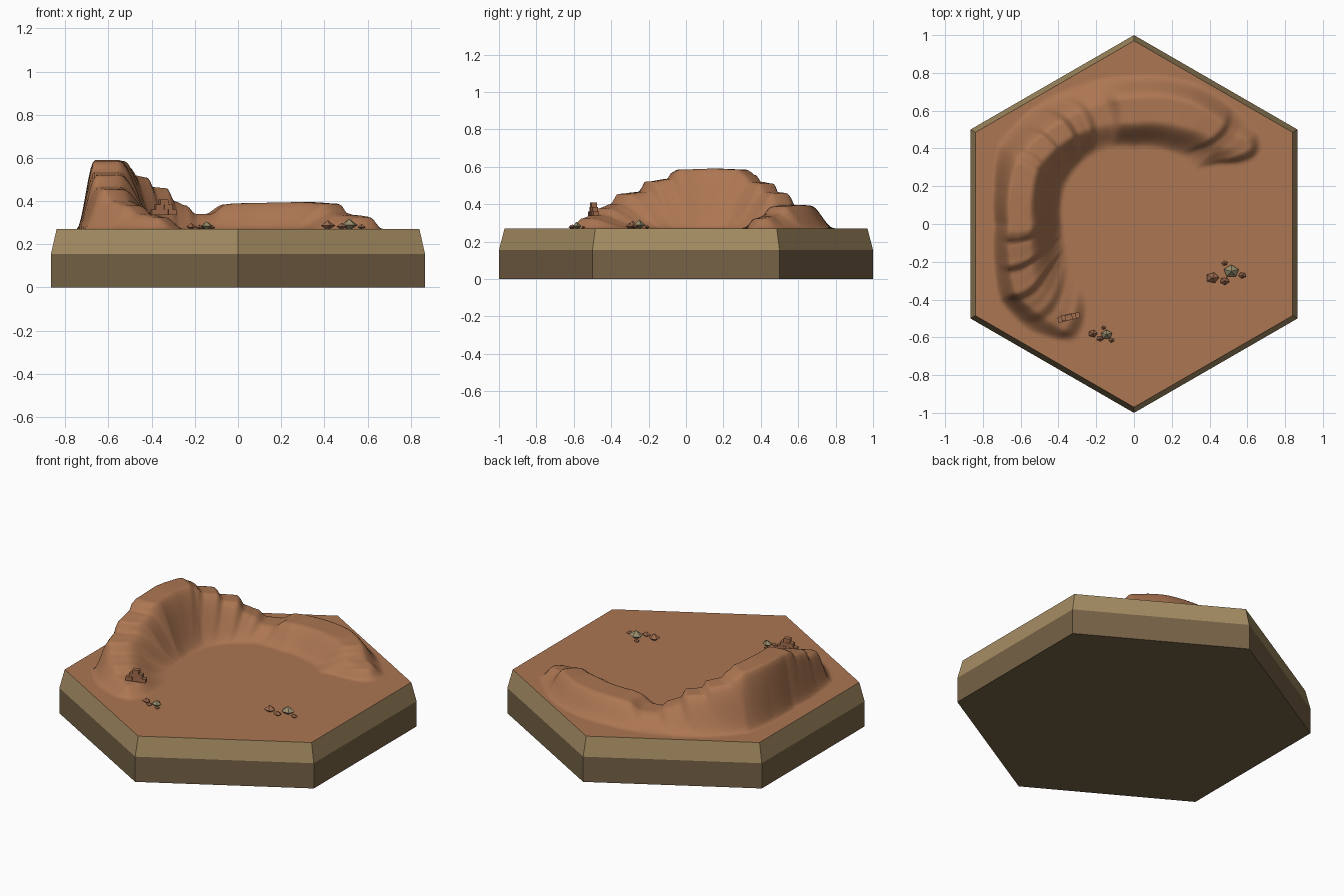
import bpy, bmesh, math
from mathutils import Matrix

if "Cube" in bpy.data.objects:
    bpy.data.objects.remove(bpy.data.objects["Cube"])

TOP = 0.27       # ground level
R_TOP = 0.97     # corner radius of the ground hexagon


def material(name, srgb):
    m = bpy.data.materials.new(name)
    m.diffuse_color = [((c / 255 + 0.055) / 1.055) ** 2.4 for c in srgb] + [1]
    m.use_nodes = True
    m.node_tree.nodes["Principled BSDF"].inputs["Base Color"].default_value = m.diffuse_color
    return m


CLAY = material("clay ground", (172, 118, 82))
TAN = material("tan rim", (165, 141, 99))
BROWN = material("dark earth base", (118, 98, 70))
BRICK = material("brick", (160, 108, 76))
RED_ROCK = material("red rock", (158, 108, 78))
GREY_ROCK = material("grey rock", (150, 140, 108))


def make_object(name, bm, *mats):
    me = bpy.data.meshes.new(name)
    bm.to_mesh(me)
    bm.free()
    ob = bpy.data.objects.new(name, me)
    bpy.context.collection.objects.link(ob)
    for m in mats:
        me.materials.append(m)
    return ob


def smooth(t):
    t = min(max(t, 0), 1)
    return t * t * (3 - 2 * t)


def lookup(table, a, ease=False):
    """Interpolate the columns of a table keyed by angle."""
    if a <= table[0][0]:
        return table[0][1:]
    for p, q in zip(table, table[1:]):
        if a <= q[0]:
            t = (a - p[0]) / (q[0] - p[0])
            t = smooth(t) if ease else t
            return [u + (v - u) * t for u, v in zip(p[1:], q[1:])]
    return table[-1][1:]


# Hexagonal base: vertical sides, sloped rim, open where the ground sits
bm = bmesh.new()
rings = [[bm.verts.new((r * math.cos(math.radians(30 + 60 * k)),
                        r * math.sin(math.radians(30 + 60 * k)), z)) for k in range(6)]
         for r, z in ((1, 0), (1, 0.155), (R_TOP, TOP))]
bm.faces.new(rings[0][::-1]).material_index = 1
for i in range(2):
    for k in range(6):
        n = (k + 1) % 6
        f = bm.faces.new((rings[i][k], rings[i][n], rings[i + 1][n], rings[i + 1][k]))
        f.material_index = 1 - i
make_object("hex_base", bm, TAN, BROWN)

# Ridge crest height by angle, with terrace steps
CREST = [(29, 0), (33, .055), (40, .065), (44, .075), (48, .118), (60, .125), (90, .12),
         (95, .115), (103, .07), (110, .07), (115, .11), (121, .13), (125, .19), (133, .195),
         (136, .24), (144, .25), (147, .285), (152, .315), (165, .32), (184, .315), (187, .30),
         (189, .265), (199, .25), (202, .195), (211, .185), (215, .13), (222, .11),
         (228, .07), (236, .055), (244, 0)]
# Ridge plan by angle: inner foot, inner crest, outer crest, outer foot
PLAN = [(30, .50, .70, .72, .78), (36, .48, .68, .74, .82), (42, .43, .62, .70, .82),
        (50, .44, .62, .70, .82), (65, .42, .58, .70, .82), (90, .40, .54, .66, .79),
        (110, .42, .56, .64, .80), (130, .42, .58, .66, .82), (150, .41, .60, .70, .83),
        (165, .39, .57, .68, .77), (180, .37, .55, .66, .74), (195, .37, .57, .68, .77),
        (210, .38, .62, .72, .82), (225, .40, .62, .68, .80), (240, .42, .60, .66, .72)]


def ridge(a, r):
    foot_in, crest_in, crest_out, foot_out = lookup(PLAN, a)
    d = r - (crest_in + crest_out) / 2
    side = 1 if a > 165 else -1
    bowed = a + side * 220 * d * d          # terraces bow around the crest
    h = lookup(CREST, bowed, True)[0]
    if r < crest_in:
        return h * smooth((r - foot_in) / (crest_in - foot_in))
    return h * smooth((foot_out - r) / (foot_out - crest_out))


# Ground with the curved ridge
bm = bmesh.new()
SEG, RINGS = 288, 56
rings = []
for i in range(RINGS + 1):
    s = 0.38 + 0.62 * i / RINGS
    ring = []
    for k in range(SEG):
        a = 360 * k / SEG
        edge = R_TOP * math.cos(math.pi / 6) / math.cos(math.radians((a + 30) % 60 - 30))
        r = s * edge
        z = TOP + (ridge(a, r) if i < RINGS else 0)
        ring.append(bm.verts.new((r * math.cos(math.radians(a)),
                                  r * math.sin(math.radians(a)), z)))
    rings.append(ring)
bm.faces.new(rings[0])
for lo, hi in zip(rings, rings[1:]):
    for k in range(SEG):
        n = (k + 1) % SEG
        bm.faces.new((lo[k], hi[k], hi[n], lo[n]))
for f in bm.faces:
    f.smooth = True
make_object("ground_and_ridge", bm, CLAY)


# Faceted rocks: five-sided double cones
def rock(name, x, y, r, mat, turn):
    bm = bmesh.new()
    z = TOP + 0.45 * r
    mid = [bm.verts.new((x + r * math.cos(turn + k * math.tau / 5),
                         y + 0.8 * r * math.sin(turn + k * math.tau / 5), z)) for k in range(5)]
    tip = bm.verts.new((x, y, z + 0.7 * r))
    low = bm.verts.new((x, y, z - 0.6 * r))
    for k in range(5):
        n = (k + 1) % 5
        bm.faces.new((mid[k], mid[n], tip))
        bm.faces.new((mid[n], mid[k], low))
    make_object(name, bm, mat)


CLUSTER = [(0, 0, .042, GREY_ROCK), (-.10, -.035, .036, RED_ROCK), (-.035, -.052, .026, RED_ROCK),
           (.058, -.022, .021, RED_ROCK), (-.035, .042, .017, RED_ROCK)]
SMALL = [(0, 0, .031, GREY_ROCK), (-.073, .005, .025, RED_ROCK), (-.035, -.022, .019, RED_ROCK),
         (.026, -.03, .016, RED_ROCK), (-.016, .036, .013, RED_ROCK)]
for label, cx, cy, group in (("right", .515, -.25, CLUSTER), ("left", -.145, -.585, SMALL)):
    for i, (dx, dy, r, mat) in enumerate(group):
        rock(f"{label}_rock_{i + 1}", cx + dx, cy + dy, r, mat, 0.3 + i)

# Stepped brick stack on the end of the ridge
bm = bmesh.new()
for row in range(3):
    for i in range(3 - row):
        place = (Matrix.Translation((-.345, -.495, .348 + .024 * row))
                 @ Matrix.Rotation(math.radians(14), 4, 'Z')
                 @ Matrix.Translation(((i - (2 - row) / 2) * .04, .004 * ((i + row) % 2), 0))
                 @ Matrix.Diagonal((.038, .03, .024, 1)))
        bmesh.ops.create_cube(bm, size=1, matrix=place)
make_object("brick_stack", bm, BRICK)
